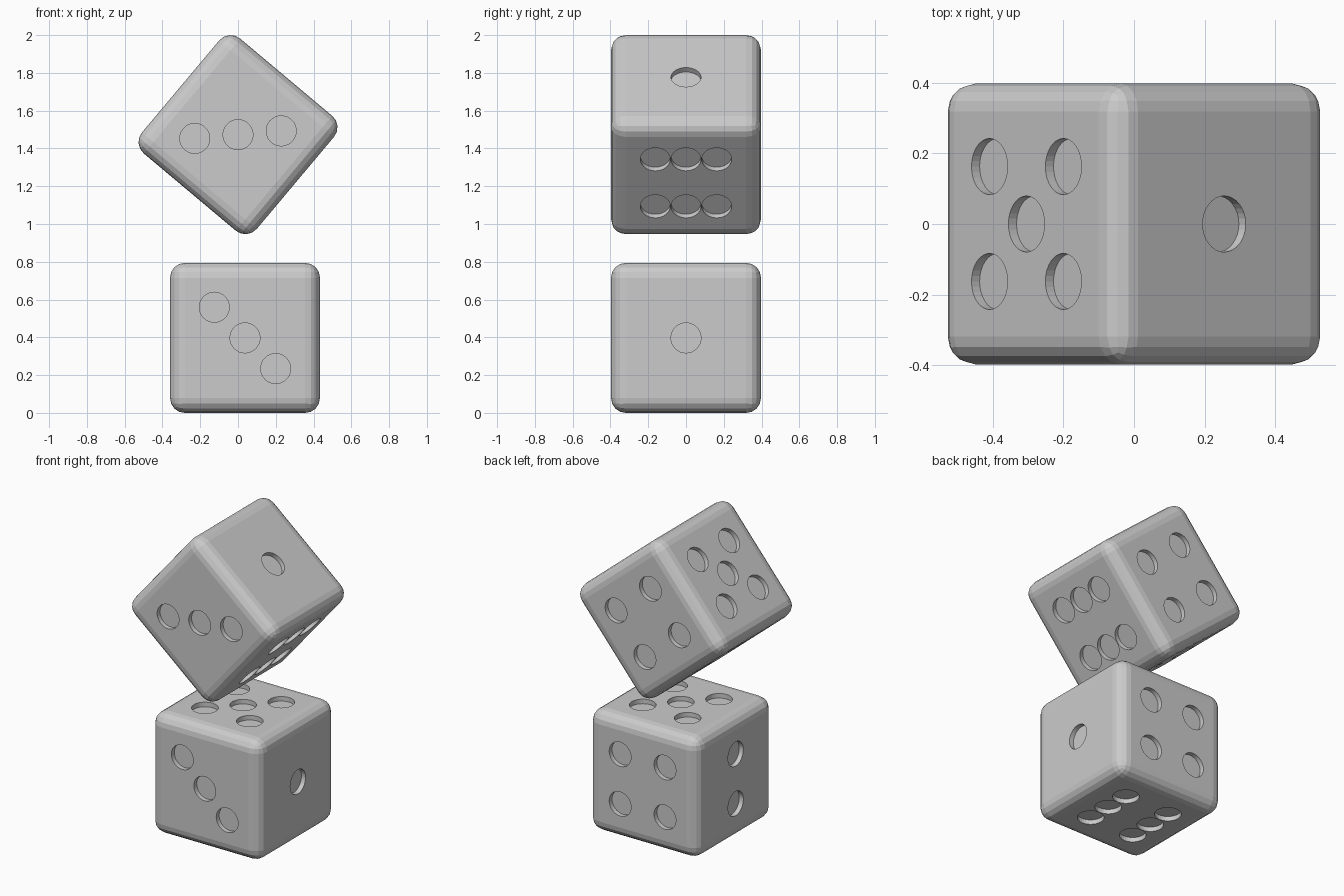
import bpy, bmesh
from math import radians
from mathutils import Matrix, Vector

if "Cube" in bpy.data.objects:
    bpy.data.objects.remove(bpy.data.objects["Cube"])

H = 0.397        # half edge length of a die
BEVEL = 0.079    # rounded edge radius
PIP_R, PIP_D, STEP = 0.0794, 0.03, 0.1625

X, Y, Z = Vector((1, 0, 0)), Vector((0, 1, 0)), Vector((0, 0, 1))
CORNERS = [(-1, -1), (-1, 1), (1, -1), (1, 1)]

# face normal, the two in-face axes, pip grid positions
FACES = [
    (X, Y, Z, [(0, 0)]),
    (-X, Y, Z, [(0, -1), (0, 1)]),
    (-Y, X, Z, [(-1, 1), (0, 0), (1, -1)]),
    (Y, X, Z, CORNERS),
    (Z, X, Y, CORNERS + [(0, 0)]),
    (-Z, X, Y, CORNERS + [(-1, 0), (1, 0)]),
]


def make_object(name, bm):
    mesh = bpy.data.meshes.new(name)
    bm.to_mesh(mesh)
    bm.free()
    obj = bpy.data.objects.new(name, mesh)
    bpy.context.collection.objects.link(obj)
    return obj


# rounded cube body
bm = bmesh.new()
bmesh.ops.create_cube(bm, size=2 * H)
bmesh.ops.bevel(bm, geom=bm.edges[:], offset=BEVEL, segments=4,
                profile=0.5, affect='EDGES')
lower_die = make_object("lower_die", bm)

# all pip recesses as one cutter
bm = bmesh.new()
for n, u, v, spots in FACES:
    turn = n.to_track_quat('Z', 'Y').to_matrix().to_4x4()
    for a, b in spots:
        place = Matrix.Translation(n * H + (u * a + v * b) * STEP)
        bmesh.ops.create_cone(bm, cap_ends=True, segments=32, radius1=PIP_R,
                              radius2=PIP_R, depth=2 * PIP_D,
                              matrix=place @ turn)
cutter = make_object("pip_cutter", bm)
cutter.hide_render = True

# carve the pips and bake the result
cut = lower_die.modifiers.new("pips", 'BOOLEAN')
cut.operation = 'DIFFERENCE'
cut.solver = 'EXACT'
cut.object = cutter
bpy.context.view_layer.update()
carved = bpy.data.meshes.new_from_object(
    lower_die.evaluated_get(bpy.context.evaluated_depsgraph_get()))
lower_die.modifiers.clear()
lower_die.data = carved
bpy.data.objects.remove(cutter)

# lower die stands flat, upper die balances on its edge
lower_die.location = (0.037, 0, H)
upper_die = bpy.data.objects.new("upper_die", carved.copy())
bpy.context.collection.objects.link(upper_die)
upper_die.location = (0, 0, 1.473)
upper_die.rotation_euler = (0, radians(-50), 0)
